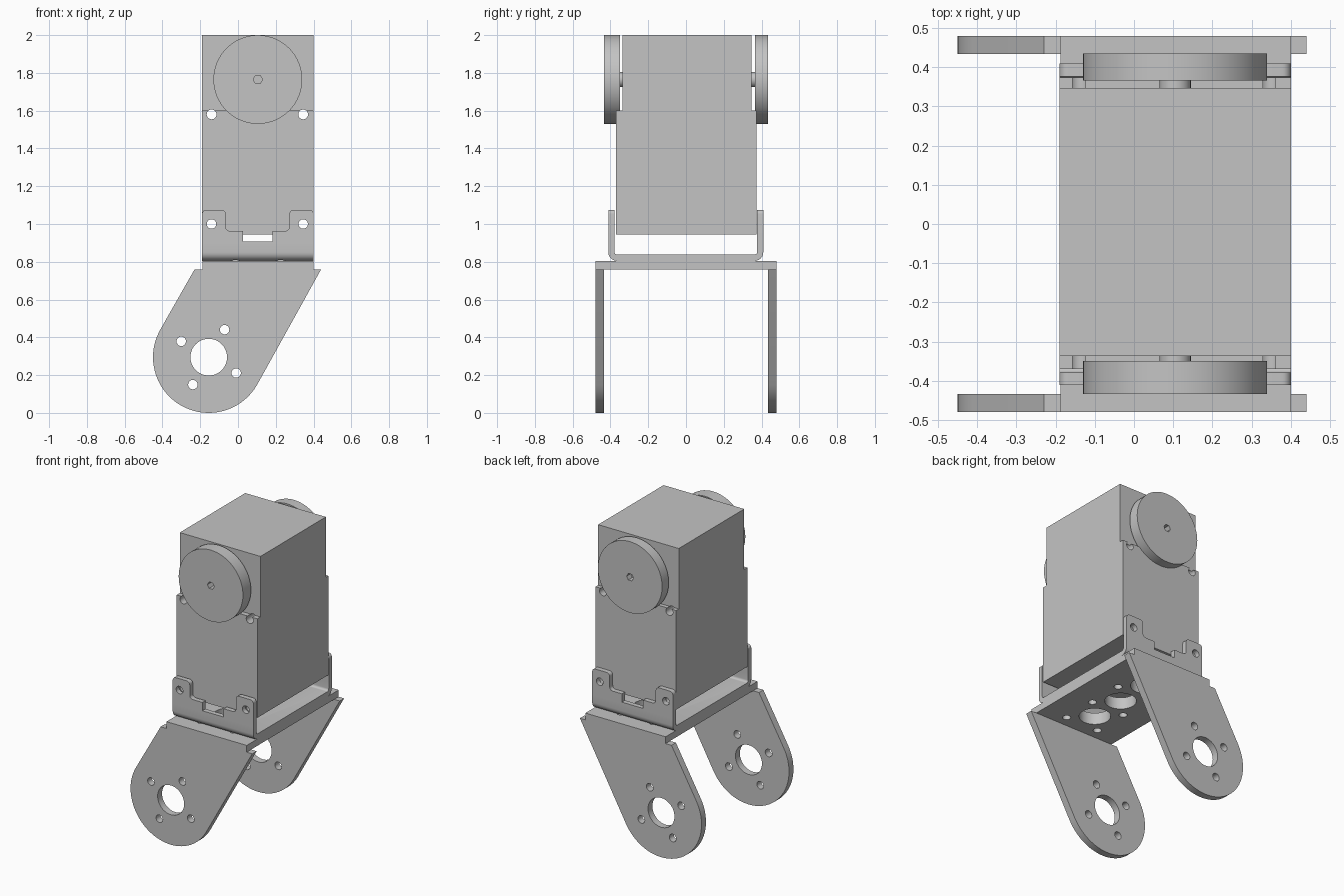
import bpy, bmesh
from math import pi, sin, cos, radians
from mathutils import Vector

cube = bpy.data.objects.get("Cube")
if cube:
    bpy.data.objects.remove(cube, do_unlink=True)

grey = bpy.data.materials.new("plain grey")
grey.use_nodes = True
colour = (0.55, 0.55, 0.55, 1)
grey.diffuse_color = colour
grey.node_tree.nodes["Principled BSDF"].inputs["Base Color"].default_value = colour

# Axis maps: 2D profile (u, v) swept along a depth w
PLACE = {
    "X": lambda u, v, w: (w, u, v),
    "Y": lambda u, v, w: (u, w, v),
    "Z": lambda u, v, w: (u, v, w),
}


def circle(cx, cy, r, n=48):
    return [(cx + r * cos(2 * pi * i / n), cy + r * sin(2 * pi * i / n)) for i in range(n)]


def rect(x0, y0, x1, y1):
    return [(x0, y0), (x1, y0), (x1, y1), (x0, y1)]


def fillet(points, steps=6):
    """Round each (x, y, r) corner that has a radius."""
    out = []
    for i, (x, y, r) in enumerate(points):
        p = Vector((x, y))
        if not r:
            out.append((x, y))
            continue
        a = (Vector(points[i - 1][:2]) - p).normalized()
        b = (Vector(points[(i + 1) % len(points)][:2]) - p).normalized()
        centre = p + (a + b) * r
        for k in range(steps + 1):
            t = k / steps * pi / 2
            out.append(tuple(centre - b * r * cos(t) - a * r * sin(t)))
    return out


def prism(name, outlines, axis, lo, hi):
    """Extrude one or more closed outlines along an axis."""
    bm = bmesh.new()
    place = PLACE[axis]
    for pts in outlines:
        a = [bm.verts.new(place(u, v, lo)) for u, v in pts]
        b = [bm.verts.new(place(u, v, hi)) for u, v in pts]
        bm.faces.new(a)
        bm.faces.new(b[::-1])
        for i in range(len(a)):
            j = (i + 1) % len(a)
            bm.faces.new((a[j], a[i], b[i], b[j]))
    bmesh.ops.recalc_face_normals(bm, faces=bm.faces)
    mesh = bpy.data.meshes.new(name)
    bm.to_mesh(mesh)
    bm.free()
    mesh.materials.append(grey)
    obj = bpy.data.objects.new(name, mesh)
    bpy.context.collection.objects.link(obj)
    return obj


def activate(obj):
    bpy.ops.object.select_all(action="DESELECT")
    obj.select_set(True)
    bpy.context.view_layer.objects.active = obj


def cut(obj, outlines, axis, lo, hi, operation="DIFFERENCE"):
    cutter = prism("cutter", outlines, axis, lo, hi)
    cutter.hide_render = True
    mod = obj.modifiers.new("cut", "BOOLEAN")
    mod.operation, mod.solver, mod.object = operation, "EXACT", cutter
    activate(obj)
    bpy.ops.object.modifier_apply(modifier=mod.name)
    bpy.data.objects.remove(cutter, do_unlink=True)


def smooth(obj):
    activate(obj)
    bpy.ops.object.shade_smooth_by_angle(angle=radians(30))


def bolt_circle(cx, cy, turn):
    """A large centre hole with four screw holes round it."""
    holes = [circle(cx, cy, 0.097)]
    for k in range(4):
        a = radians(turn + 90 * k)
        holes.append(circle(cx + 0.168 * cos(a), cy + 0.168 * sin(a), 0.025, 20))
    return holes


LEFT, RIGHT, MID = 0.4, -0.19, 0.105
SCREWS_X = (-0.14, 0.345)

# Motor body: narrow head on a wider case, with screw holes right through
profile = [(-0.37, 0.945), (0.374, 0.945), (0.374, 1.6), (0.347, 1.6),
           (0.347, 2.0), (-0.337, 2.0), (-0.337, 1.6), (-0.37, 1.6)]
body = prism("motor_body", [profile], "X", RIGHT, LEFT)
cut(body, [circle(x, z, 0.026, 20) for x in SCREWS_X for z in (1.0, 1.58)], "Y", -1, 1)
smooth(body)

# Output discs with a blind centre hole, on short shafts
for name, inner, outer, face in (("front", -0.35, -0.434, -0.337),
                                 ("back", 0.366, 0.435, 0.347)):
    disc = prism(name + "_disc", [circle(MID, 1.765, 0.235, 64)], "Y", inner, outer)
    depth = (outer - inner) * 0.6
    cut(disc, [circle(MID, 1.765, 0.025, 6)], "Y", outer - depth, outer * 1.2)
    smooth(disc)
    shaft = prism(name + "_shaft", [circle(MID, 1.765, 0.04, 24)], "Y", face, inner)
    smooth(shaft)

# Folded cradle: rounded U section, trimmed to two tabs on each side
section = fillet([(-0.411, 1.2, 0), (-0.411, 0.805, 0.045), (0.409, 0.805, 0.045),
                  (0.409, 1.2, 0), (0.377, 1.2, 0), (0.377, 0.838, 0.015),
                  (-0.379, 0.838, 0.015), (-0.379, 1.2, 0)])
cradle = prism("cradle", [section], "X", RIGHT, LEFT)
r = 0.022
tabs = fillet([(-0.3, 0.7, 0), (0.5, 0.7, 0), (0.5, 0.9, 0), (LEFT, 0.9, 0),
               (LEFT, 1.075, r), (0.272, 1.075, r), (0.272, 0.963, r), (0.183, 0.963, 0),
               (0.183, 0.908, 0), (0.027, 0.908, 0), (0.027, 0.963, 0), (-0.065, 0.963, r),
               (-0.065, 1.075, r), (RIGHT, 1.075, r), (RIGHT, 0.9, 0), (-0.3, 0.9, 0)])
cut(cradle, [tabs], "Y", -1, 1, "INTERSECT")
cut(cradle, [circle(x, 1.0, 0.025, 20) for x in SCREWS_X], "Y", -1, 1)

# Mounting plate, sharing its hole pattern with the cradle floor
plate = prism("mounting_plate", [rect(-0.187, -0.48, LEFT, 0.48)], "Z", 0.76, 0.805)
pattern = [circle(MID, y, 0.095) for y in (-0.24, 0, 0.24)]
pattern += [circle(MID + dx, y, 0.025, 20) for dx in (-0.12, 0.12)
            for y in (-0.36, -0.12, 0.12, 0.36)]
for part in (cradle, plate):
    cut(part, pattern, "Z", 0.7, 0.87)
    smooth(part)

# Slanted legs with round ends
hub = (-0.155, 0.295)
arc = [(hub[0] + 0.295 * cos(radians(a)), hub[1] + 0.295 * sin(radians(a)))
       for a in range(150, 331, 5)]
outline = [(0.44, 0.76), (-0.23, 0.76)] + arc
for name, side in (("front_leg", -1), ("back_leg", 1)):
    leg = prism(name, [outline], "Y", side * 0.434, side * 0.48)
    cut(leg, bolt_circle(*hub, 60), "Y", -1, 1)
    smooth(leg)
